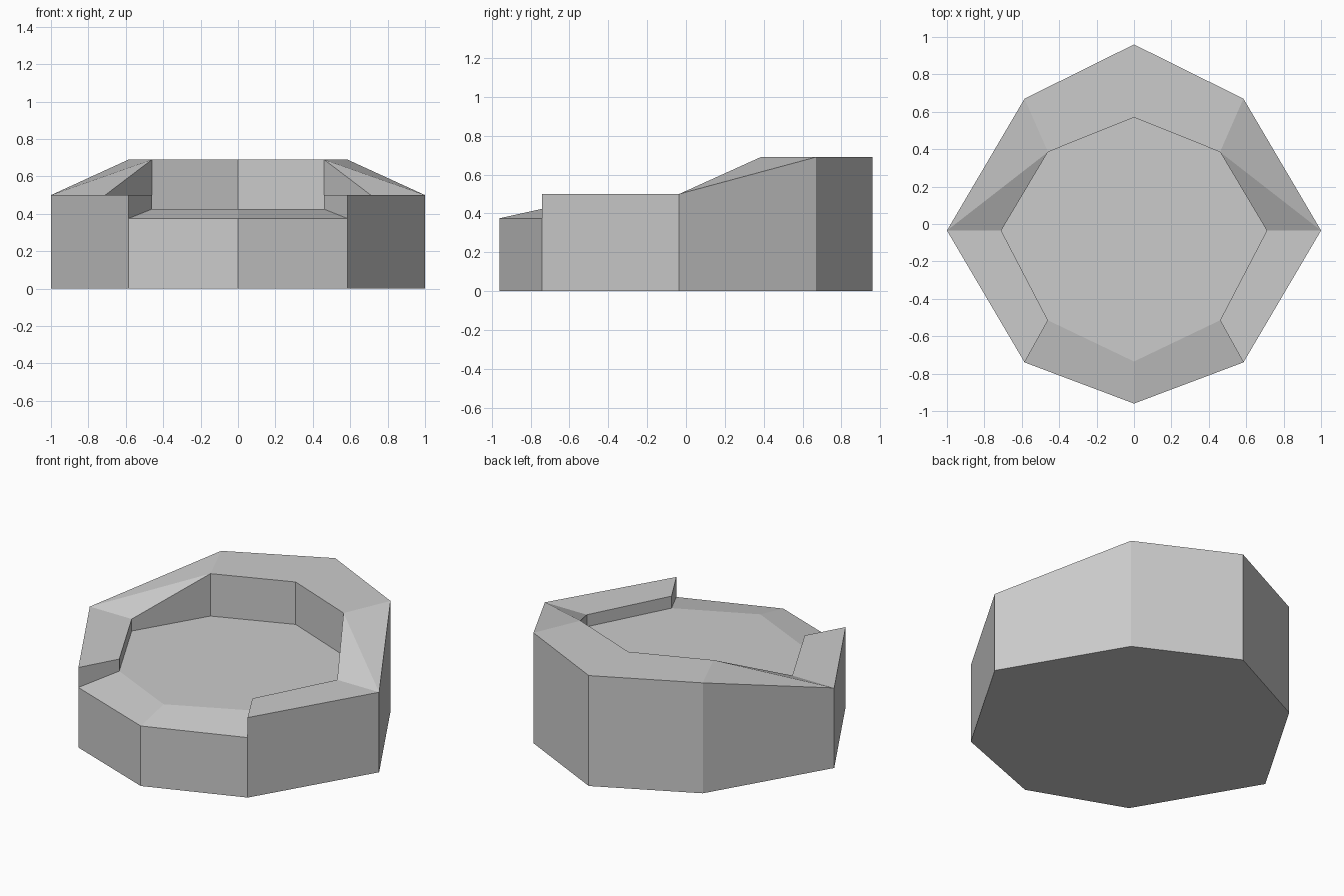
import bpy
import bmesh

if "Cube" in bpy.data.objects:
    bpy.data.objects.remove(bpy.data.objects["Cube"])

# Right half of the plan, from back to front: (x, y, top height)
OUTER = [(0, 0.96, 0.69), (0.585, 0.67, 0.69), (1.0, -0.035, 0.5),
         (0.585, -0.74, 0.5)]
INNER = [(0, 0.57, 0.69), (0.46, 0.385, 0.69), (0.71, -0.035, 0.5),
         (0.46, -0.515, 0.5)]
FRONT_OUT, FRONT_IN = (0, -0.96), (0, -0.735)
FLOOR, LIP = 0.425, 0.375


def at(p, z):
    return (p[0], p[1], z)


bm = bmesh.new()


def face(*points):
    bm.faces.new([bm.verts.new(p) for p in points])


# Raised wall: outer side, inner side and sloping top of each segment
for i in range(3):
    o1, o2, n1, n2 = OUTER[i], OUTER[i + 1], INNER[i], INNER[i + 1]
    step = [at(o2, LIP)] if i == 2 else []
    face(at(o1, 0), at(o2, 0), *step, o2, o1)
    face(at(n1, FLOOR), n1, n2, at(n2, FLOOR))
    if i == 1:
        face(o1, o2, n1)
        face(o2, n2, n1)
    else:
        face(o1, o2, n2, n1)

# Wall end at the front opening
oe, ne = OUTER[3], INNER[3]
face(at(oe, LIP), oe, ne, at(ne, FLOOR))

# Front wall and its sloping lip
face(at(oe, 0), at(FRONT_OUT, 0), at(FRONT_OUT, LIP), at(oe, LIP))
face(at(oe, LIP), at(FRONT_OUT, LIP), at(FRONT_IN, FLOOR), at(ne, FLOOR))

# Inner floor and underside
face(*[at(p, FLOOR) for p in INNER + [FRONT_IN]])
face(*[at(p, 0) for p in OUTER + [FRONT_OUT]])

# Mirror to the left half, weld and clean up
copy = bmesh.ops.duplicate(bm, geom=bm.verts[:] + bm.edges[:] + bm.faces[:])
for g in copy["geom"]:
    if isinstance(g, bmesh.types.BMVert):
        g.co.x *= -1
bmesh.ops.remove_doubles(bm, verts=bm.verts[:], dist=0.0005)
bmesh.ops.recalc_face_normals(bm, faces=bm.faces[:])

mesh = bpy.data.meshes.new("walled_basin")
bm.to_mesh(mesh)
bm.free()
bpy.context.collection.objects.link(bpy.data.objects.new("walled_basin", mesh))
